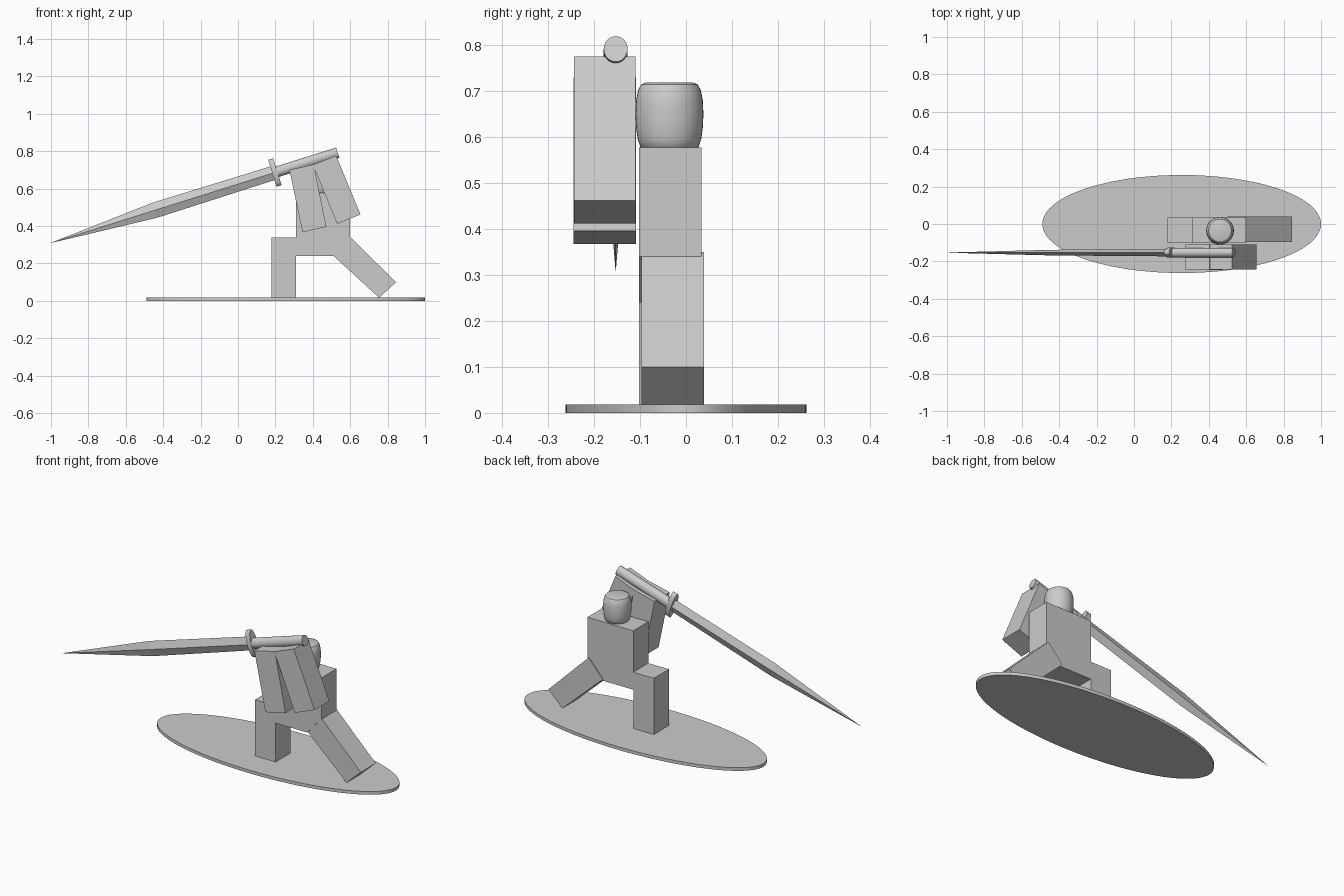
import bpy, bmesh, math
from mathutils import Matrix, Vector

if "Cube" in bpy.data.objects:
    bpy.data.objects.remove(bpy.data.objects["Cube"])

grey = bpy.data.materials.new("plain_grey")
grey.diffuse_color = (0.6, 0.6, 0.6, 1)
grey.use_nodes = True
grey.node_tree.nodes["Principled BSDF"].inputs["Base Color"].default_value = grey.diffuse_color


def finish(name, bm, smooth=False):
    bmesh.ops.recalc_face_normals(bm, faces=bm.faces[:])
    mesh = bpy.data.meshes.new(name)
    bm.to_mesh(mesh)
    bm.free()
    mesh.materials.append(grey)
    obj = bpy.data.objects.new(name, mesh)
    bpy.context.collection.objects.link(obj)
    if smooth:
        bpy.ops.object.select_all(action='DESELECT')
        obj.select_set(True)
        bpy.context.view_layer.objects.active = obj
        bpy.ops.object.shade_smooth_by_angle(angle=math.radians(35))
    return obj


def slab(name, outline, y0, y1):
    """Side outline in x, z extruded from y0 to y1."""
    bm = bmesh.new()
    face = bm.faces.new([bm.verts.new((x, y0, z)) for x, z in outline])
    ext = bmesh.ops.extrude_face_region(bm, geom=[face])
    verts = [g for g in ext["geom"] if isinstance(g, bmesh.types.BMVert)]
    bmesh.ops.translate(bm, verts=verts, vec=(0, y1 - y0, 0))
    return finish(name, bm)


def loft(name, sections, sides, matrix, smooth=False):
    """Elliptical rings (height, radius_x, radius_y) joined along local z."""
    bm = bmesh.new()
    rings = []
    for h, rx, ry in sections:
        rings.append([bm.verts.new(matrix @ Vector((
            rx * math.cos(2 * math.pi * i / sides),
            ry * math.sin(2 * math.pi * i / sides), h))) for i in range(sides)])
    for a, b in zip(rings, rings[1:]):
        for i in range(sides):
            j = (i + 1) % sides
            bm.faces.new((a[i], a[j], b[j], b[i]))
    bm.faces.new(rings[0])
    bm.faces.new(rings[-1])
    return finish(name, bm, smooth)


# Oval stand
loft("base", [(0, 0.745, 0.262), (0.018, 0.745, 0.262)], 96,
     Matrix.Translation((0.255, 0, 0)), True)

# Torso with bent front leg, and slanted rear leg
slab("torso_and_front_leg",
     [(0.18, 0.01), (0.31, 0.01), (0.31, 0.24), (0.51, 0.24), (0.60, 0.34),
      (0.60, 0.577), (0.31, 0.577), (0.31, 0.34), (0.18, 0.34)], -0.102, 0.034)
slab("rear_leg", [(0.755, 0.016), (0.845, 0.10), (0.59, 0.35), (0.50, 0.25)],
     -0.097, 0.039)

# Barrel-shaped head
loft("head", [(0.572, 0.055, 0.055), (0.578, 0.063, 0.063), (0.595, 0.069, 0.069),
              (0.62, 0.0725, 0.0725), (0.65, 0.074, 0.074), (0.68, 0.0725, 0.0725),
              (0.703, 0.068, 0.068), (0.715, 0.061, 0.061), (0.719, 0.051, 0.051)],
     40, Matrix.Translation((0.46, -0.036, 0)), True)

# Two arms raised to the grip
slab("front_arm", [(0.345, 0.367), (0.472, 0.396), (0.405, 0.73), (0.275, 0.70)],
     -0.245, -0.109)
slab("rear_arm", [(0.53, 0.412), (0.655, 0.462), (0.525, 0.776), (0.40, 0.728)],
     -0.244, -0.11)

# Sword: local z runs from grip end to tip, local x is the blade width
grip_end, tip = Vector((0.533, -0.153, 0.792)), Vector((-1.0, -0.153, 0.31))
axis = (tip - grip_end).normalized()
depth = Vector((0, 1, 0))
width = depth.cross(axis)
sword = Matrix.Translation(grip_end) @ Matrix((width, depth, axis)).transposed().to_4x4()
length = (tip - grip_end).length
loft("grip", [(0, 0.029, 0.026), (0.35, 0.029, 0.026)], 32, sword, True)
loft("guard", [(0.338, 0.075, 0.027), (0.366, 0.075, 0.027)], 32, sword, True)
loft("blade", [(0.352, 0.038, 0.02), (1.025, 0.042, 0.015), (length, 0.0006, 0.0004)],
     4, sword)
